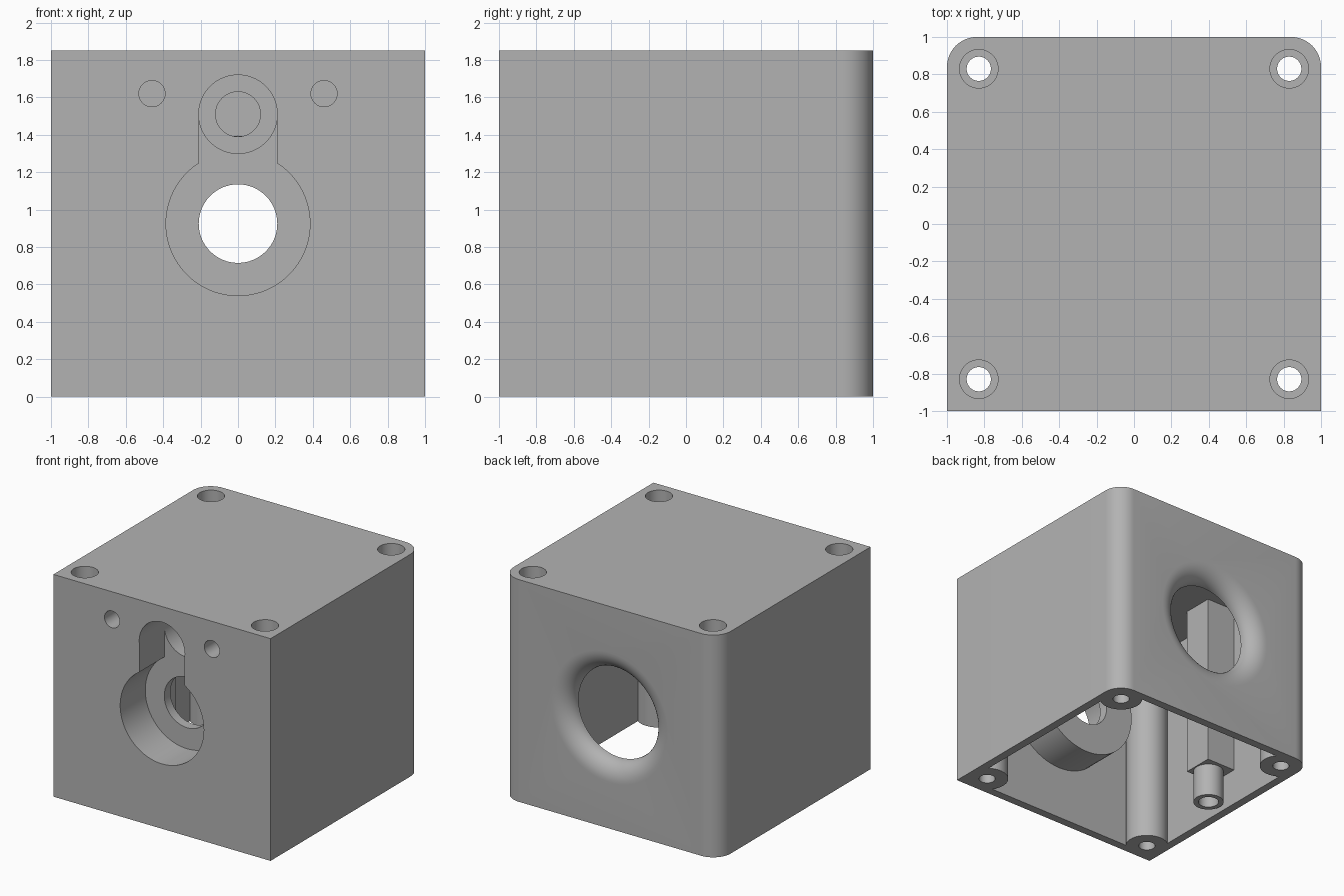
import bpy, bmesh, math
from mathutils import Matrix, Vector

if "Cube" in bpy.data.objects:
    bpy.data.objects.remove(bpy.data.objects["Cube"])

W, H, T = 1.0, 1.85, 0.07          # half width, height, wall thickness
POST, HZ = 0.83, 0.925             # corner post offset, main opening height

grey = bpy.data.materials.new("light grey")
grey.diffuse_color = (0.45, 0.45, 0.45, 1)
grey.use_nodes = True
grey.node_tree.nodes["Principled BSDF"].inputs["Base Color"].default_value = grey.diffuse_color


def to_object(name, bm):
    bmesh.ops.recalc_face_normals(bm, faces=bm.faces)
    me = bpy.data.meshes.new(name)
    bm.to_mesh(me)
    bm.free()
    me.materials.append(grey)
    ob = bpy.data.objects.new(name, me)
    bpy.context.collection.objects.link(ob)
    return ob


def box(name, x, y, z, round_back=0):
    bm = bmesh.new()
    size = Matrix.Diagonal((x[1] - x[0], y[1] - y[0], z[1] - z[0], 1))
    mid = Vector((sum(x) / 2, sum(y) / 2, sum(z) / 2))
    bmesh.ops.create_cube(bm, size=1, matrix=Matrix.Translation(mid) @ size)
    if round_back:
        edges = [e for e in bm.edges if all(v.co.y > 0 for v in e.verts)
                 and abs(e.verts[0].co.z - e.verts[1].co.z) > 0.1]
        bmesh.ops.bevel(bm, geom=edges, offset=round_back, segments=12,
                        profile=0.5, affect='EDGES')
    return to_object(name, bm)


def lathe(name, centre, axis, profile, n=64):
    """Closed solid from (radius, position) rings along the y or z axis."""
    bm = bmesh.new()
    rings = []
    for r, p in profile:
        ring = []
        for i in range(n):
            a = math.tau * i / n
            u, v = r * math.cos(a), r * math.sin(a)
            co = ((centre[0] + u, p, centre[1] + v) if axis == 'y'
                  else (centre[0] + u, centre[1] + v, p))
            ring.append(bm.verts.new(co))
        rings.append(ring)
    for a, b in zip(rings, rings[1:]):
        for i in range(n):
            j = (i + 1) % n
            bm.faces.new((a[i], a[j], b[j], b[i]))
    bm.faces.new(rings[0])
    bm.faces.new(rings[-1])
    return to_object(name, bm)


def rod(name, centre, axis, r, a, b, n=64):
    return lathe(name, centre, axis, [(r, a), (r, b)], n)


def subtract(target, cutters):
    for c in cutters:
        m = target.modifiers.new("cut", 'BOOLEAN')
        m.operation, m.solver, m.object = 'DIFFERENCE', 'EXACT', c
        bpy.context.view_layer.objects.active = target
        bpy.ops.object.modifier_apply(modifier=m.name)
        bpy.data.objects.remove(c)


corners = [(sx * POST, sy * POST) for sx in (-1, 1) for sy in (-1, 1)]

# Inner space, with posts, cups and bosses left standing in it
I = W - T
cavity = box("cavity", (-I, I), (-I, I), (-0.2, H - T))
solids = [rod("post", c, 'z', 0.168, -0.4, 2.1) for c in corners]
solids += [
    rod("front_cup", (0, HZ), 'y', 0.47, -1.2, -0.59),
    box("slot_housing", (-0.29, 0.29), (-1.2, -0.59), (HZ, 1.51)),
    rod("bore_housing", (0, 1.51), 'y', 0.285, -1.2, -0.24),
    rod("back_lip", (0, HZ), 'y', 0.47, 0.87, 1.2),
    box("side_block", (-1.2, -0.66), (-0.13, 0.13), (0.31, 2.1)),
    rod("side_pipe", (-0.79, -0.02), 'z', 0.12, 0.03, 0.5, 48),
]
solids += [rod("screw_boss", (s * 0.46, 1.62), 'y', 0.13, -1.2, -0.66, 48)
           for s in (-1, 1)]
subtract(cavity, solids)

# Housing shell with rounded back corners
housing = box("housing", (-W, W), (-W, W), (0, H), 0.16)
subtract(housing, [cavity])

# Keyhole recess, its bores, and the flared back opening
flare = [(0.38, 0.7)]
flare += [(0.54 - 0.16 * math.cos(t), 0.87 + 0.13 * math.sin(t))
          for t in (math.pi / 2 * i / 10 for i in range(11))]
flare += [(0.54, 1.1)]
cuts = [
    rod("recess", (0, HZ), 'y', 0.385, -1.1, -0.67, 96),
    box("slot", (-0.209, 0.209), (-1.1, -0.67), (HZ, 1.51)),
    rod("upper_bore", (0, 1.51), 'y', 0.21, -1.1, -0.32),
    rod("front_hole", (0, HZ), 'y', 0.21, -0.8, -0.4),
    rod("upper_hole", (0, 1.51), 'y', 0.12, -0.5, -0.1, 48),
    lathe("flare", (0, HZ), 'y', flare, 96),
    rod("pipe_bore", (-0.79, -0.02), 'z', 0.08, -0.1, 0.29, 32),
]
# Small blind screw holes and counterbored corner holes
cuts += [rod("screw_hole", (s * 0.46, 1.62), 'y', 0.07, -1.1, -0.72, 32)
         for s in (-1, 1)]
for c in corners:
    cuts.append(rod("bolt_hole", c, 'z', 0.065, -0.1, 2.0, 32))
    cuts.append(rod("counterbore", c, 'z', 0.103, 1.6, 2.0, 48))
subtract(housing, cuts)

bpy.ops.object.select_all(action='DESELECT')
housing.select_set(True)
bpy.context.view_layer.objects.active = housing
bpy.ops.object.shade_smooth_by_angle(angle=math.radians(30))
